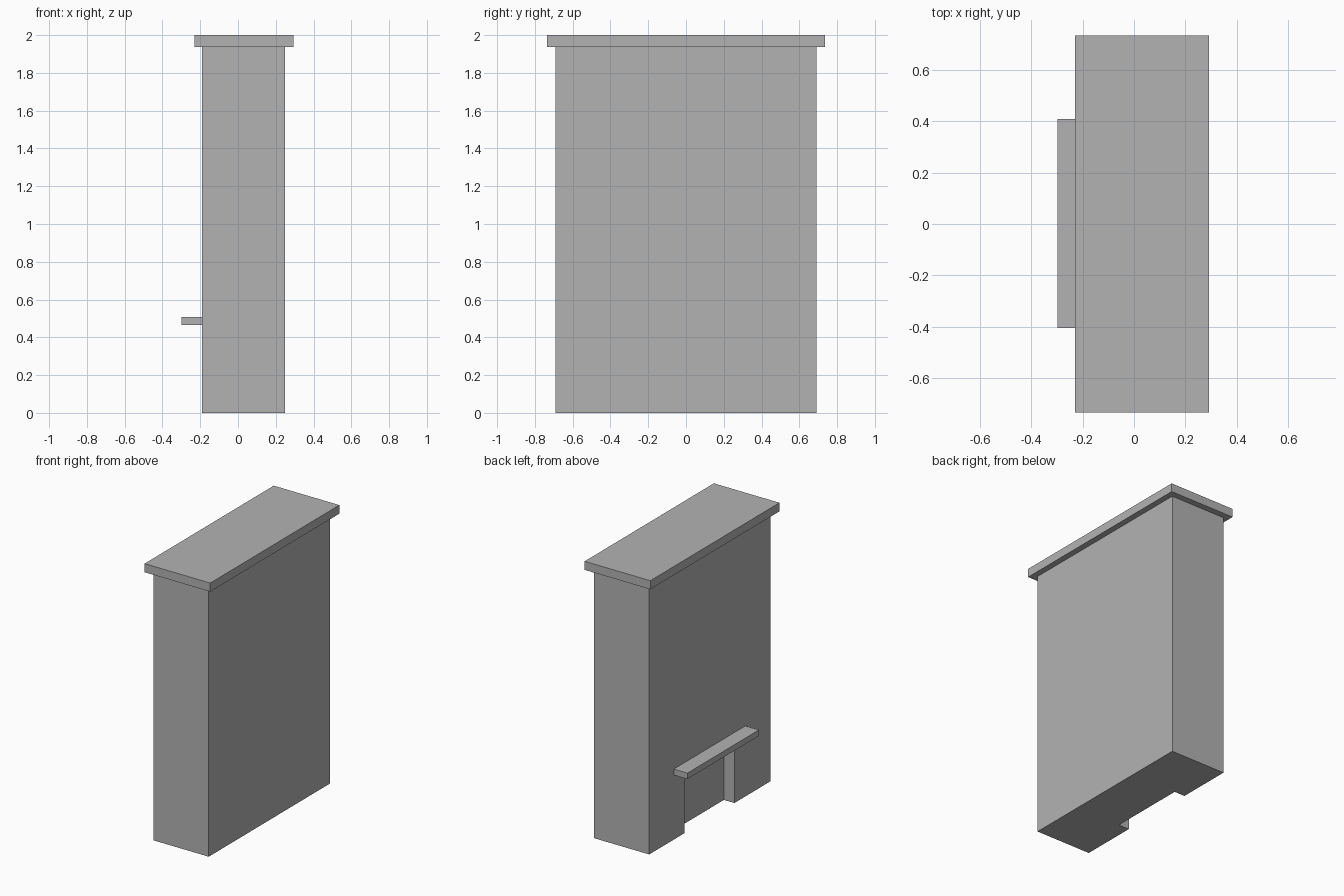
import bpy
import bmesh

cube = bpy.data.objects.get("Cube")
if cube:
    bpy.data.objects.remove(cube, do_unlink=True)

# Single plain grey finish
grey = bpy.data.materials.new("plain_grey")
grey.use_nodes = True
colour = (0.45, 0.45, 0.45, 1)
grey.diffuse_color = colour
grey.node_tree.nodes["Principled BSDF"].inputs["Base Color"].default_value = colour


def prism(name, outline, z0, z1):
    """Extrude a plan outline from z0 up to z1."""
    mesh = bpy.data.meshes.new(name)
    bm = bmesh.new()
    base = bm.faces.new([bm.verts.new((x, y, z0)) for x, y in outline])
    top = bmesh.ops.extrude_face_region(bm, geom=[base])["geom"]
    verts = [v for v in top if isinstance(v, bmesh.types.BMVert)]
    bmesh.ops.translate(bm, verts=verts, vec=(0, 0, z1 - z0))
    bmesh.ops.recalc_face_normals(bm, faces=bm.faces)
    bm.to_mesh(mesh)
    bm.free()
    mesh.materials.append(grey)
    obj = bpy.data.objects.new(name, mesh)
    bpy.context.scene.collection.objects.link(obj)
    return obj


def box(name, x0, x1, y0, y1, z0, z1):
    return prism(name, [(x0, y0), (x1, y0), (x1, y1), (x0, y1)], z0, z1)


# Chimney breast with the shallow fire opening cut into its -x face
breast = box("chimney_breast", -0.19, 0.25, -0.69, 0.69, 0, 1.94)
cutter = box("opening_cutter", -0.4, -0.106, -0.28, 0.29, -0.2, 0.44)
cutter.hide_render = True
cutter.hide_viewport = True
cut = breast.modifiers.new("fire_opening", "BOOLEAN")
cut.operation = "DIFFERENCE"
cut.solver = "EXACT"
cut.object = cutter

# Overhanging top slab and mantel shelf
box("top_slab", -0.23, 0.293, -0.735, 0.735, 1.938, 2)
box("mantel_shelf", -0.298, -0.19, -0.405, 0.41, 0.465, 0.508)
